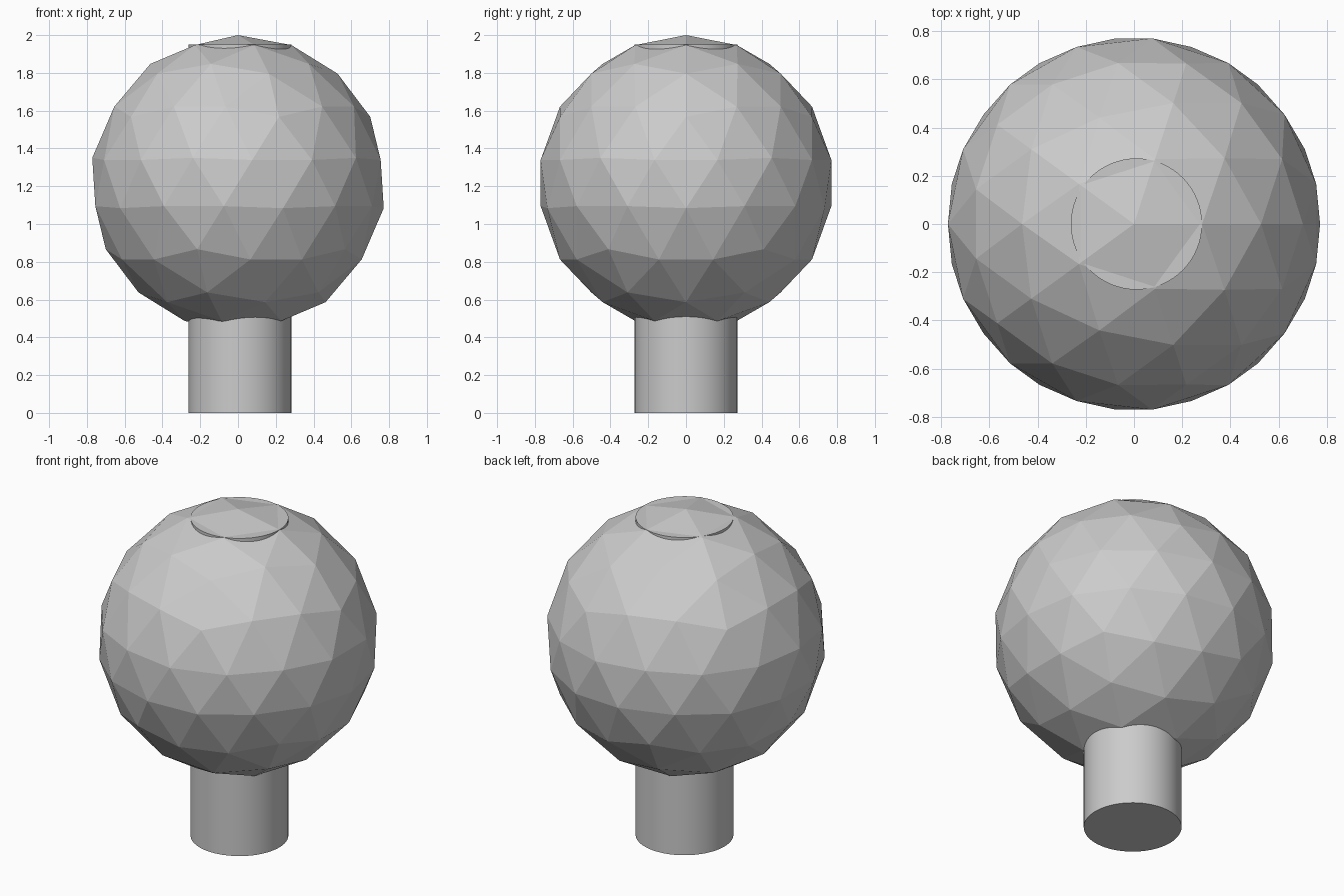
import bpy, bmesh, math
from mathutils import Vector

cube = bpy.data.objects.get("Cube")
if cube:
    bpy.data.objects.remove(cube, do_unlink=True)

RADIUS = 0.783
CENTRE = Vector((0, 0, 2 - RADIUS))
FREQ = 3

grey = bpy.data.materials.new("light grey")
grey.use_nodes = True
colour = (0.6, 0.6, 0.6, 1)
grey.diffuse_color = colour
grey.node_tree.nodes["Principled BSDF"].inputs["Base Color"].default_value = colour


def slerp(a, b, t):
    """Point on the unit sphere along the arc from a to b."""
    w = a.angle(b)
    return (a * math.sin((1 - t) * w) + b * math.sin(t * w)) / math.sin(w)


def ring(z, turn):
    """Five icosahedron corners at one height."""
    r = math.sqrt(1 - z * z)
    angles = [math.radians(72 * k + turn) for k in range(5)]
    return [Vector((r * math.cos(a), r * math.sin(a), z)) for a in angles]


def add_panel(bm, apex, left, right):
    """Split one icosahedron face into rows of small flat triangles."""
    rows = [[bm.verts.new(apex)]]
    for i in range(1, FREQ + 1):
        a, b = slerp(apex, left, i / FREQ), slerp(apex, right, i / FREQ)
        rows.append([bm.verts.new(slerp(a, b, j / i)) for j in range(i + 1)])
    for upper, lower in zip(rows, rows[1:]):
        for j in range(len(upper)):
            bm.faces.new((upper[j], lower[j], lower[j + 1]))
            if j:
                bm.faces.new((upper[j - 1], lower[j], upper[j]))


# Faceted geodesic globe
top, bottom = Vector((0, 0, 1)), Vector((0, 0, -1))
high = ring(1 / math.sqrt(5), 0)
low = ring(-1 / math.sqrt(5), 36)
bm = bmesh.new()
for k in range(5):
    n = (k + 1) % 5
    add_panel(bm, top, high[k], high[n])
    add_panel(bm, low[k], high[n], high[k])
    add_panel(bm, high[n], low[k], low[n])
    add_panel(bm, bottom, low[n], low[k])
bmesh.ops.remove_doubles(bm, verts=bm.verts[:], dist=0.001)
bmesh.ops.recalc_face_normals(bm, faces=bm.faces[:])
for v in bm.verts:
    v.co = v.co * RADIUS + CENTRE
mesh = bpy.data.meshes.new("globe")
bm.to_mesh(mesh)
bm.free()
globe = bpy.data.objects.new("globe", mesh)
bpy.context.collection.objects.link(globe)
mesh.materials.append(grey)

# Round post running up through the globe, its rim just showing at the top
height = 1.949
bpy.ops.mesh.primitive_cylinder_add(vertices=64, radius=0.272, depth=height,
                                    location=(0.01, 0, height / 2))
post = bpy.context.object
post.name = "post"
post.data.materials.append(grey)
bpy.ops.object.shade_smooth_by_angle(angle=math.radians(30))
